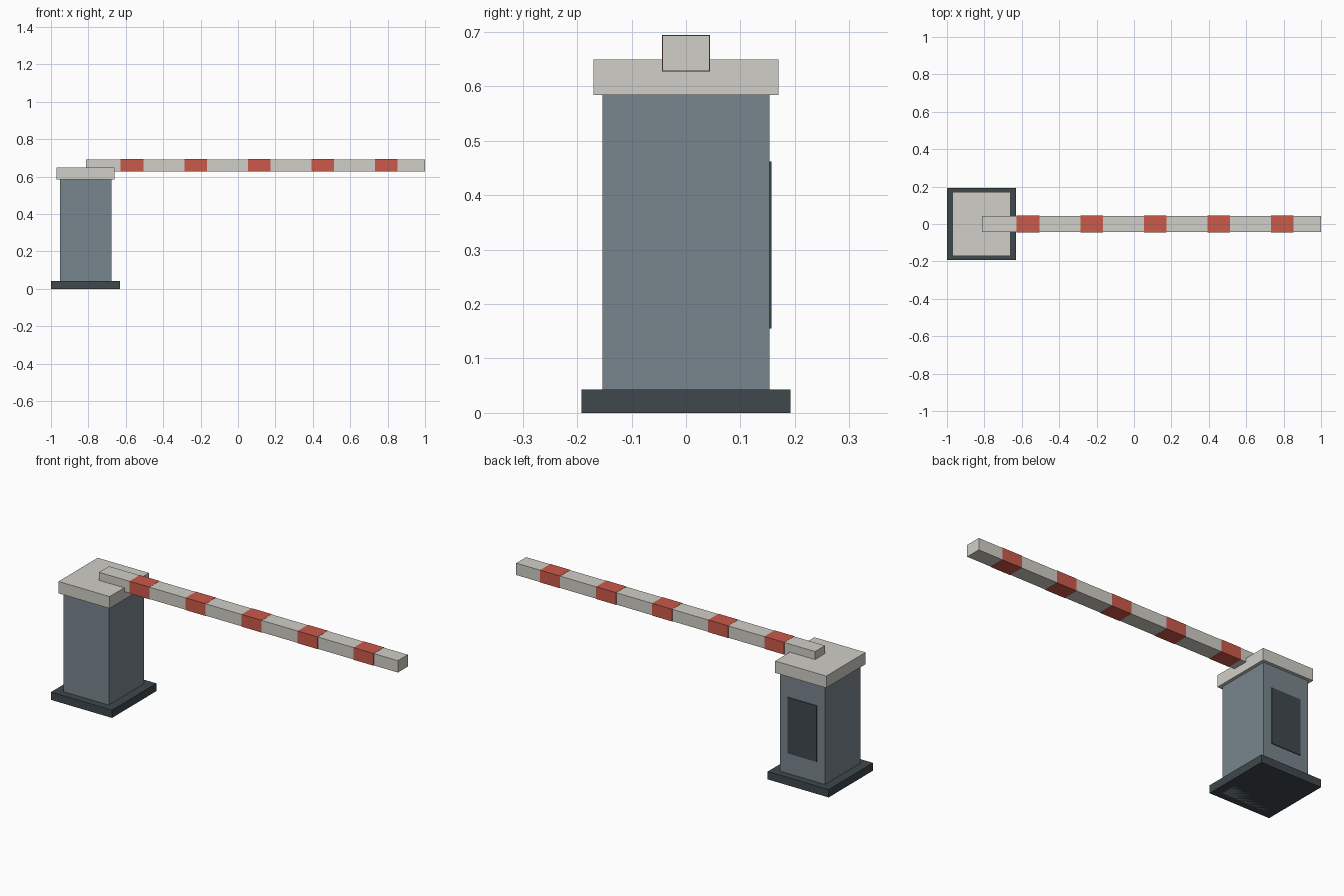
import bpy

if "Cube" in bpy.data.objects:
    bpy.data.objects.remove(bpy.data.objects["Cube"])


def material(name, rgb):
    m = bpy.data.materials.new(name)
    m.diffuse_color = (*rgb, 1)
    m.use_nodes = True
    m.node_tree.nodes["Principled BSDF"].inputs["Base Color"].default_value = m.diffuse_color
    return m


def box(name, x, y, z, mat):
    """Box from (min, max) ranges on each axis."""
    spans = (x, y, z)
    bpy.ops.mesh.primitive_cube_add(size=1, location=[(a + b) / 2 for a, b in spans])
    ob = bpy.context.object
    ob.name = name
    ob.scale = [b - a for a, b in spans]
    bpy.ops.object.transform_apply(location=False, rotation=False, scale=True)
    ob.data.materials.append(mat)
    return ob


dark = material("dark_steel", (0.05, 0.065, 0.075))
steel = material("blue_grey_steel", (0.19, 0.235, 0.27))
white = material("off_white", (0.63, 0.62, 0.57))
red = material("signal_red", (0.6, 0.1, 0.07))

# Cabinet on its foot plate, with lid and rear service door
box("base_plate", (-1.0, -0.63), (-0.192, 0.192), (0, 0.043), dark)
box("cabinet", (-0.951, -0.677), (-0.153, 0.153), (0, 0.585), steel)
box("lid", (-0.97, -0.66), (-0.17, 0.17), (0.584, 0.649), white)
box("service_door", (-0.902, -0.726), (0.148, 0.157), (0.155, 0.462), dark)

# Barrier arm sunk into the lid
box("barrier_arm", (-0.813, 1.0), (-0.043, 0.043), (0.628, 0.693), white)

# Evenly spaced red bands wrapped around the arm
for i in range(5):
    x = -0.627 + 0.34 * i
    box(f"red_band_{i + 1}", (x, x + 0.121), (-0.0445, 0.0445), (0.627, 0.694), red)
